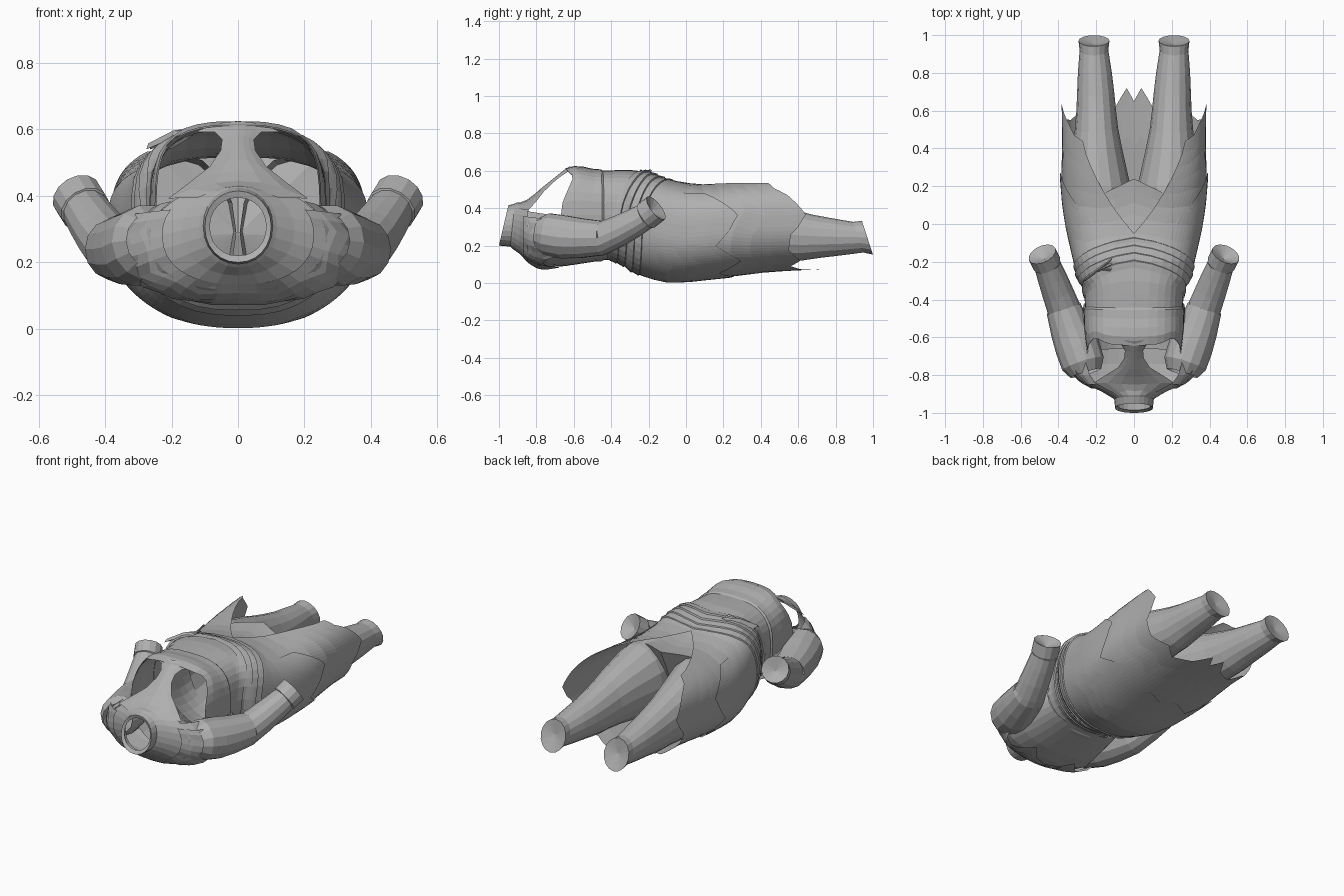
import bpy, bmesh, math
from mathutils import Vector

if "Cube" in bpy.data.objects:
    bpy.data.objects.remove(bpy.data.objects["Cube"])

cloth = bpy.data.materials.new("grey cloth")
cloth.diffuse_color = (0.43, 0.43, 0.43, 1)
cloth.use_nodes = True
cloth.node_tree.nodes["Principled BSDF"].inputs["Base Color"].default_value = cloth.diffuse_color


def make(name, grid, closed=False, cap_end=None):
    """Skin a grid of points; cap_end closes the last row with a sunken fan."""
    bm = bmesh.new()
    rows = [[bm.verts.new(p) for p in r] for r in grid]
    n = len(rows[0])
    for a, b in zip(rows, rows[1:]):
        for i in range(n if closed else n - 1):
            j = (i + 1) % n
            bm.faces.new((a[i], a[j], b[j], b[i]))
    if cap_end:
        mid = sum((v.co for v in rows[-1]), Vector()) / n + Vector(cap_end)
        c = bm.verts.new(mid)
        for i in range(n):
            bm.faces.new((rows[-1][i], rows[-1][(i + 1) % n], c))
    bmesh.ops.recalc_face_normals(bm, faces=bm.faces)
    me = bpy.data.meshes.new(name)
    bm.to_mesh(me)
    bm.free()
    me.materials.append(cloth)
    ob = bpy.data.objects.new(name, me)
    bpy.context.collection.objects.link(ob)
    return ob


def lerp(table, x):
    """Linear lookup of a row of values by its first number."""
    if x <= table[0][0]:
        return table[0][1:]
    for a, b in zip(table, table[1:]):
        if x <= b[0]:
            f = (x - a[0]) / (b[0] - a[0])
            return [p + (q - p) * f for p, q in zip(a[1:], b[1:])]
    return table[-1][1:]


def section(phi, y, rx, lo, hi, up=0.7, down=0.86, s=1.0):
    """Point on a body section; phi in degrees, 0 = front (up), 180 = back."""
    c, sn = math.cos(math.radians(phi)), math.sin(math.radians(phi))
    p = up if c > 0 else down
    x = math.copysign(abs(sn) ** p, sn) * rx * s
    z = (lo + hi) / 2 + math.copysign(abs(c) ** p, c) * (hi - lo) / 2 * s
    return Vector((x, y, z))


# body profile along y: half width, back height, front height
BODY = [(-0.66, .25, .10, .61), (-0.58, .262, .11, .628), (-0.48, .262, .12, .603),
        (-0.40, .265, .12, .605), (-0.33, .272, .09, .61), (-0.29, .30, .06, .608),
        (-0.20, .32, .025, .598),
        (-0.10, .342, .004, .555), (0, .362, .006, .535), (0.1, .375, .018, .53),
        (0.25, .385, .035, .55), (0.45, .38, .06, .575), (0.75, .385, .075, .575)]


def on_body(phi, y, s=1.0):
    return section(phi, y, *lerp(BODY, y), s=s)


def fold(phi):
    """Angle from the front, 0..180, the same on both sides."""
    phi = phi % 360
    return min(phi, 360 - phi)


def wrap(name, start, end, rows=6, s0=1.0, s1=1.0, cols=36, cap=None):
    """Closed sleeve around the body between two y curves of the angle."""
    grid = []
    for r in range(rows + 1):
        t = r / rows
        grid.append([on_body(p, start(fold(p)) * (1 - t) + end(fold(p)) * t, s0 + (s1 - s0) * t)
                     for p in (360 * i / cols for i in range(cols))])
    return make(name, grid, True, cap)


def curve(*pts):
    return lambda f: lerp(pts, f)[0]


# torso, bust and sash bands
waist = curve((0, -.09), (60, -.2), (90, -.25), (180, -.27))
neckline = curve((0, -.645), (25, -.635), (45, -.60), (65, -.63), (85, -.67), (180, -.66))
wrap("bodice", neckline, waist, 8, .985, .985)
bust_end = curve((0, -.455), (60, -.45), (180, -.45))
wrap("bust_band", neckline, bust_end, 4, 1.0, 1.015)
wrap("bust_hem", bust_end, lambda f: bust_end(f) + .012, 1, 1.015, .98)
for k in range(4):
    off = -.14 + k * .04
    a = lambda f, o=off: waist(f) + o
    b = lambda f, o=off: waist(f) + o + .036
    wrap("sash_band", a, b, 2, 1.0, 1.025)
    wrap("sash_band_edge", b, lambda f, o=off: waist(f) + o + .042, 1, 1.025, .99)

# sash knot: a few folded tails on one side of the front
for k in range(3):
    p0, p1 = Vector((-.12, -.19 - .025 * k, .60)), Vector((-.27 + .03 * k, -.30 + .03 * k, .54))
    w = Vector((.012, .022, 0))
    up = Vector((0, 0, .018))
    make("sash_knot", [[p0 - w * .4, p0 + up * .4, p0 + w * .4],
                       [(p0 + p1) / 2 - w, (p0 + p1) / 2 + up * 1.5, (p0 + p1) / 2 + w],
                       [p1 - w * .5, p1 + up, p1 + w * .5]])


# skirt open at the front with a pointed hem
def skirt(name, hem, gap, s0, s1, start_phi=0, rows=8, cols=36):
    for side in (1, -1):
        grid = []
        for r in range(rows + 1):
            row = []
            for c in range(cols + 1):
                u = start_phi + (180 - start_phi) * c / cols
                y0 = waist(u) - .03
                y = y0 + (hem(u) - y0) * r / rows
                g = gap * max(0, min(1, (y + .03) / .45))
                q = on_body(g + (180 - g) * u / 180, y, s0 + (s1 - s0) * r / rows)
                row.append(Vector((q.x * side, q.y, q.z)))
            grid.append(row)
        make(name, grid)


skirt("skirt", curve((0, .44), (15, .47), (30, .54), (60, .64), (80, .56), (105, .55),
                     (130, .61), (145, .56), (165, .62), (175, .72), (180, .65)), 38, 1.0, 1.0)
skirt("skirt_overlay", curve((45, .10), (82, .28), (105, .16), (130, .30), (150, .18),
                             (170, .26), (180, .22)), 0, 1.0, 1.02, 45)

# trousers: pelvis and two legs
wrap("pelvis", curve((0, -.14), (90, -.25), (180, -.25)),
     curve((0, .24), (10, .19), (30, .13), (90, .12), (180, .2)), 6, .98, .92, cap=(0, -.02, 0))
LEG = [(0, .17, .165, .29, .235), (.2, .183, .165, .295, .213), (.4, .195, .132, .28, .17),
       (.5, .198, .115, .268, .150), (.6, .2, .105, .255, .135), (.7, .203, .098, .25, .115),
       (.8, .207, .09, .247, .10), (.92, .212, .076, .245, .082), (.97, .212, .082, .242, .09)]
for side in (1, -1):
    grid = []
    for y, cx, rx, zc, rz in LEG:
        ring = []
        for i in range(16):
            a = math.tau * i / 16
            ring.append(Vector((side * (cx + rx * math.cos(a)),
                                y - .03 * math.sin(a) * max(0, y), zc + rz * math.sin(a))))
        grid.append(ring)
    make("trouser_leg", grid, True, (0, -.02, 0))

# collar and shoulder yoke: y at back, y at front, half width, back and front height
YOKE = [(-.985, -.945, .085, .22, .395), (-1.0, -.95, .10, .20, .415), (-.94, -.915, .105, .195, .425),
        (-.93, -.905, .118, .185, .43), (-.895, -.88, .17, .16, .432), (-.85, -.84, .265, .115, .435)]
grid = []
for yb, yf, rx, lo, hi in YOKE:
    ring = []
    for i in range(24):
        q = section(i * 15, 0, rx, lo, hi, .97, .95)
        q.y = yb + (yf - yb) * (q.z - lo) / (hi - lo)
        ring.append(q)
    grid.append(ring)
make("collar", grid, True)

BACK = [(-.85, .265, .115, .435), (-.80, .31, .09, .43), (-.74, .335, .085, .42),
        (-.65, .32, .09, .41), (-.55, .29, .105, .40), (-.42, .265, .125, .40)]
arc = [48 + i * 264 / 24 for i in range(25)]
make("back_yoke", [[section(p, r[0], *r[1:], up=.95) for p in arc] for r in BACK])

# pointed shawl layer over the yoke
grid = []
for r in range(5):
    row = []
    for i in range(25):
        p = 62 + i * 236 / 24
        y = -.87 + (.20 if i % 4 == 2 else .13 if i % 2 else .10) * r / 4
        row.append(section(p, y, *lerp([(-.87, .225, .135, .435)] + BACK, y), up=.95, s=1.01 + .02 * r))
    grid.append(row)
make("shawl", grid)

# halter strap from collar to bust: y, z, half width
STRAP = [(-.90, .425, .12), (-.85, .445, .21), (-.81, .475, .15), (-.77, .51, .085),
         (-.72, .55, .052), (-.68, .582, .048), (-.645, .61, .07), (-.62, .625, .13)]
make("halter_strap", [[Vector((w * k / 3, y + .01 * abs(k / 3), z - .25 * w * (k / 3) ** 2))
                       for k in range(-3, 4)] for y, z, w in STRAP])

# sleeves: centre and radius along the arm, with a flared cuff
ARM = [(.255, -.79, .265, .085), (.27, -.74, .26, .115), (.30, -.65, .245, .118),
       (.335, -.56, .24, .108), (.372, -.45, .24, .094), (.375, -.44, .243, .088),
       (.405, -.36, .278, .083), (.435, -.28, .32, .077), (.458, -.22, .355, .071),
       (.461, -.212, .36, .077), (.486, -.16, .40, .077)]
for side in (1, -1):
    pts = [Vector((side * a[0], a[1], a[2])) for a in ARM]
    grid = []
    for i, p in enumerate(pts):
        t = (pts[min(i + 1, len(pts) - 1)] - pts[max(i - 1, 0)]).normalized()
        u = t.cross(Vector((0, 0, 1))).normalized()
        v = u.cross(t)
        r = ARM[i][3]
        grid.append([p + u * r * math.cos(math.tau * k / 14) + v * r * math.sin(math.tau * k / 14)
                     for k in range(14)])
    make("sleeve", grid, True, tuple(t * -.035))
